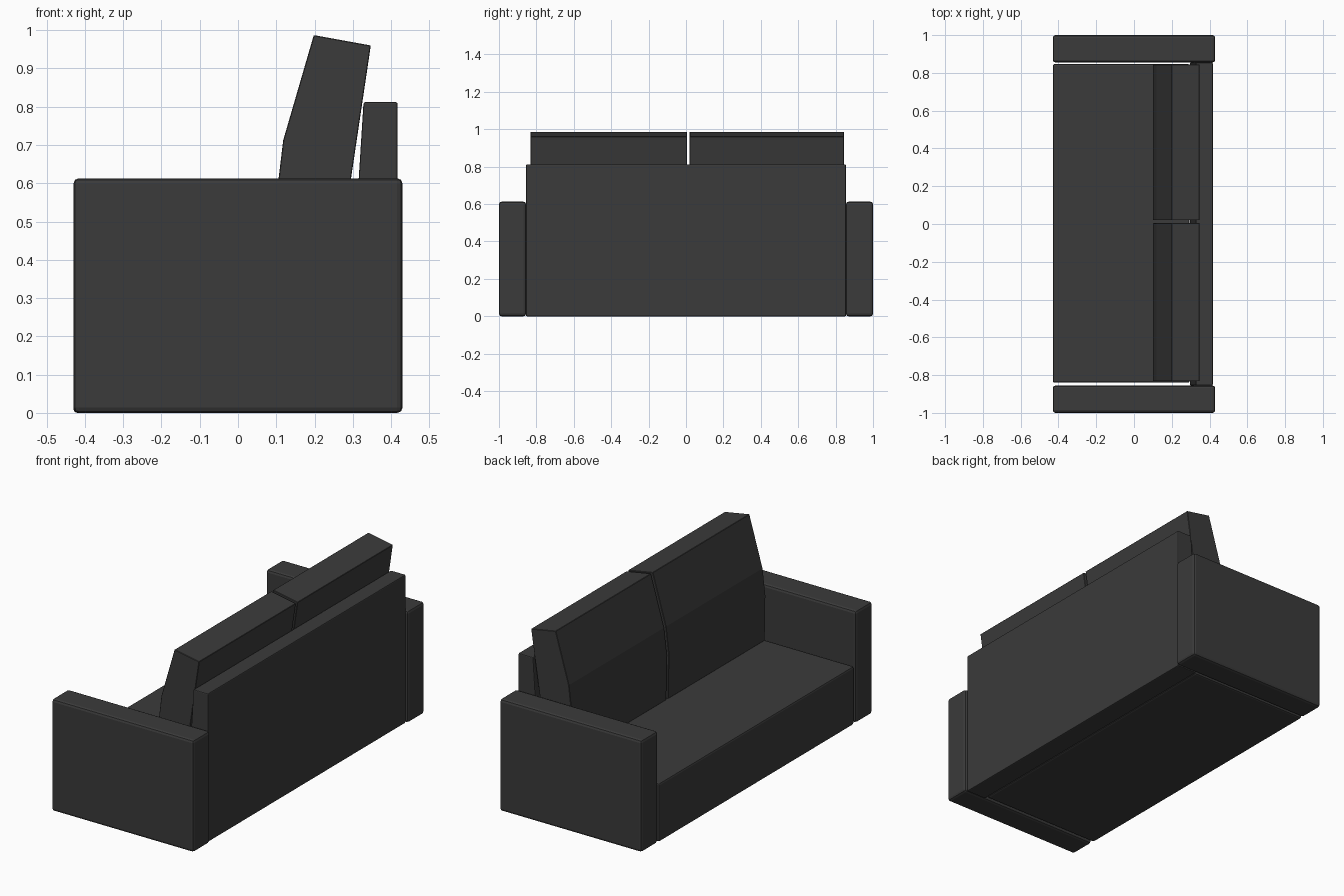
import bpy, bmesh

if "Cube" in bpy.data.objects:
    bpy.data.objects.remove(bpy.data.objects["Cube"])

fabric = bpy.data.materials.new("charcoal fabric")
fabric.diffuse_color = (0.043, 0.043, 0.043, 1)
fabric.use_nodes = True
fabric.node_tree.nodes["Principled BSDF"].inputs["Base Color"].default_value = fabric.diffuse_color


def extruded(name, profile, y0, y1, bevel=0.0, segments=2):
    """Extrude an (x, z) side profile from y0 to y1 and round its edges."""
    bm = bmesh.new()
    face = bm.faces.new([bm.verts.new((x, y0, z)) for x, z in profile])
    geom = bmesh.ops.extrude_face_region(bm, geom=[face])["geom"]
    bmesh.ops.translate(bm, vec=(0, y1 - y0, 0),
                        verts=[g for g in geom if isinstance(g, bmesh.types.BMVert)])
    bmesh.ops.recalc_face_normals(bm, faces=bm.faces)
    mesh = bpy.data.meshes.new(name)
    bm.to_mesh(mesh)
    bm.free()
    mesh.materials.append(fabric)
    ob = bpy.data.objects.new(name, mesh)
    bpy.context.collection.objects.link(ob)
    if bevel:
        mod = ob.modifiers.new("rounded edges", "BEVEL")
        mod.width = bevel
        mod.segments = segments
        mod.limit_method = "ANGLE"
    return ob


def box_profile(x0, x1, z0, z1):
    return [(x0, z0), (x1, z0), (x1, z1), (x0, z1)]


# Arms
for side, y0, y1 in (("near", -1.0, -0.855), ("far", 0.855, 1.0)):
    extruded(side + "_arm", box_profile(-0.43, 0.43, 0, 0.613), y0, y1, 0.014)

# Seat block
extruded("seat", box_profile(-0.43, 0.295, 0, 0.32), -0.84, 0.847, 0.01)

# Backrest with a slanted front face
extruded("backrest", [(0.297, 0), (0.417, 0), (0.417, 0.812), (0.328, 0.812), (0.297, 0.32)],
         -0.855, 0.855, 0.005)

# Leaning back cushions
cushion = [(0.105, 0.32), (0.265, 0.32), (0.286, 0.55), (0.347, 0.96),
           (0.198, 0.987), (0.118, 0.712), (0.101, 0.57)]
for side, y0, y1 in (("near", -0.832, 0.005), ("far", 0.02, 0.845)):
    extruded(side + "_cushion", cushion, y0, y1, 0.002, 1)
